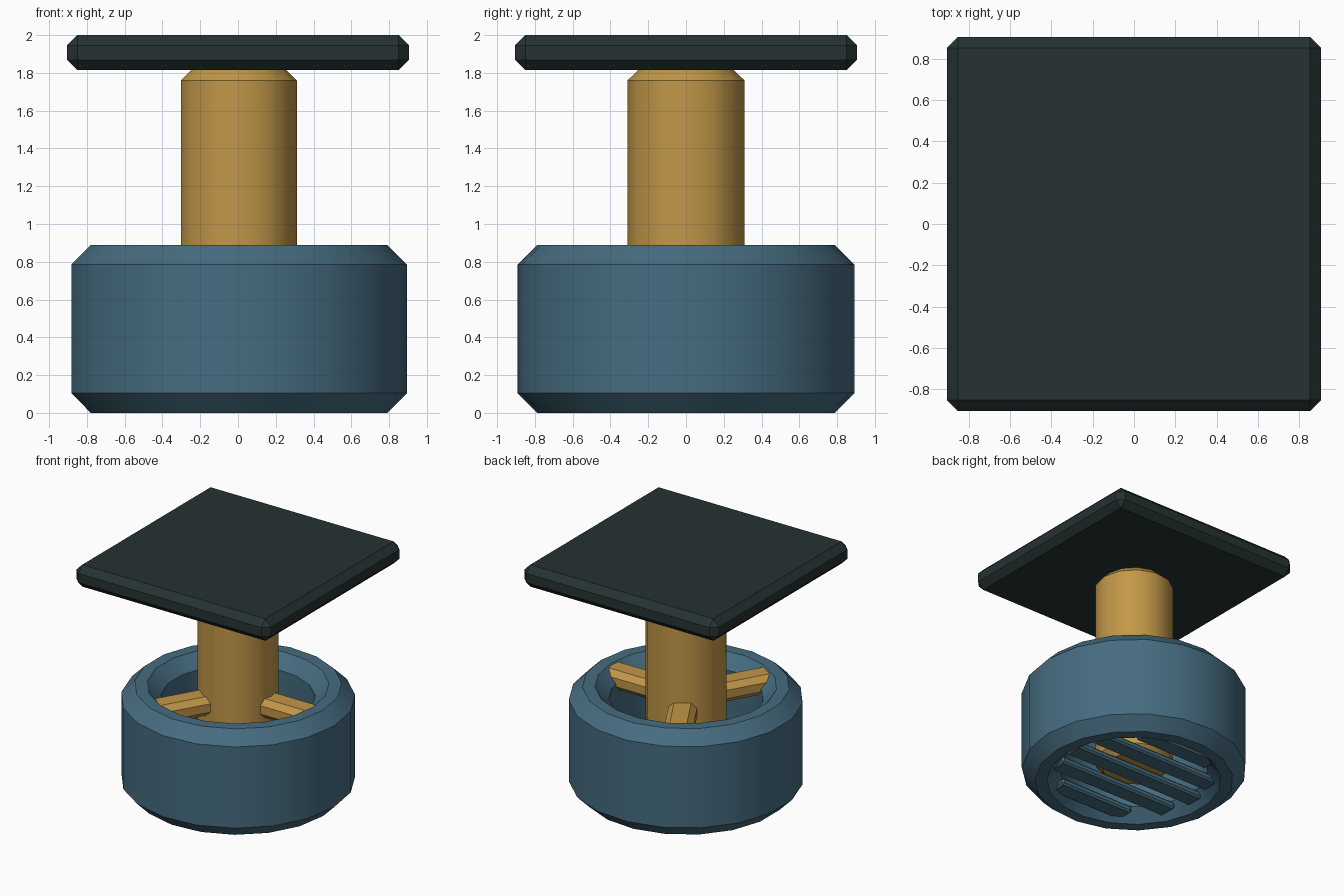
import bpy, bmesh, math
from mathutils import Matrix, Vector

if "Cube" in bpy.data.objects:
    bpy.data.objects.remove(bpy.data.objects["Cube"])


def material(name, rgb):
    m = bpy.data.materials.new(name)
    m.diffuse_color = (*rgb, 1.0)
    m.use_nodes = True
    m.node_tree.nodes["Principled BSDF"].inputs["Base Color"].default_value = m.diffuse_color
    return m


BLUE = material("steel_blue", (0.061, 0.150, 0.216))
GOLD = material("brass", (0.540, 0.310, 0.065))
DARK = material("dark_slate", (0.019, 0.032, 0.032))


def finish(bm, name, mat):
    bmesh.ops.recalc_face_normals(bm, faces=bm.faces)
    me = bpy.data.meshes.new(name)
    bm.to_mesh(me)
    bm.free()
    ob = bpy.data.objects.new(name, me)
    bpy.context.collection.objects.link(ob)
    me.materials.append(mat)
    bpy.ops.object.select_all(action='DESELECT')
    bpy.context.view_layer.objects.active = ob
    ob.select_set(True)
    bpy.ops.object.shade_smooth_by_angle(angle=math.radians(30))
    return ob


def lathe(name, profile, sides, mat, closed):
    """Turn an (r, z) profile round z; closed joins its ends, otherwise they are capped."""
    bm = bmesh.new()
    rings = []
    for r, z in profile:
        rings.append([bm.verts.new((r * math.cos(2 * math.pi * i / sides),
                                    r * math.sin(2 * math.pi * i / sides), z))
                      for i in range(sides)])
    count = len(rings)
    for k in range(count if closed else count - 1):
        a, b = rings[k], rings[(k + 1) % count]
        for i in range(sides):
            j = (i + 1) % sides
            bm.faces.new((a[i], a[j], b[j], b[i]))
    if not closed:
        bm.faces.new(rings[0])
        bm.faces.new(rings[-1])
    return finish(bm, name, mat)


def box(name, size, centre, chamfer, mat, turn=0.0):
    """Chamfered box, placed and then turned about the z axis."""
    bm = bmesh.new()
    bmesh.ops.create_cube(bm, size=1.0)
    bmesh.ops.scale(bm, vec=Vector(size), verts=bm.verts)
    bmesh.ops.bevel(bm, geom=bm.edges[:], offset=chamfer, segments=1,
                    affect='EDGES', profile=0.5)
    bmesh.ops.transform(bm, verts=bm.verts,
                        matrix=Matrix.Rotation(turn, 4, 'Z') @ Matrix.Translation(centre))
    return finish(bm, name, mat)


# Thick ring housing, chamfered on all four rims
R_OUT, R_IN, TOP, C = 0.894, 0.59, 0.89, 0.104
lathe("ring_housing",
      [(R_OUT - C, 0), (R_OUT, C), (R_OUT, TOP - C), (R_OUT - C, TOP),
       (R_IN + C, TOP), (R_IN, TOP - C), (R_IN, C), (R_IN + C, 0)],
      19, BLUE, True)

# Central shaft with chamfered ends
lathe("shaft", [(0.25, 0.11), (0.312, 0.17), (0.312, 1.76), (0.25, 1.82)],
      13, GOLD, False)

# Square top plate
box("top_plate", (1.81, 1.81, 0.185), (0, 0, 1.9075), 0.054, DARK)

# Three spokes between shaft and ring
for i in range(3):
    box(f"spoke_{i + 1}", (0.54, 0.22, 0.16), (0.47, 0, 0.80), 0.045, GOLD,
        i * 2 * math.pi / 3)

# Grille slats across the bottom opening
for i in range(-2, 3):
    y = i * 0.265
    half = math.sqrt(0.64 ** 2 - y ** 2)
    box(f"grille_slat_{i + 3}", (2 * half, 0.16, 0.06), (0, y, 0.07), 0.015, BLUE)
